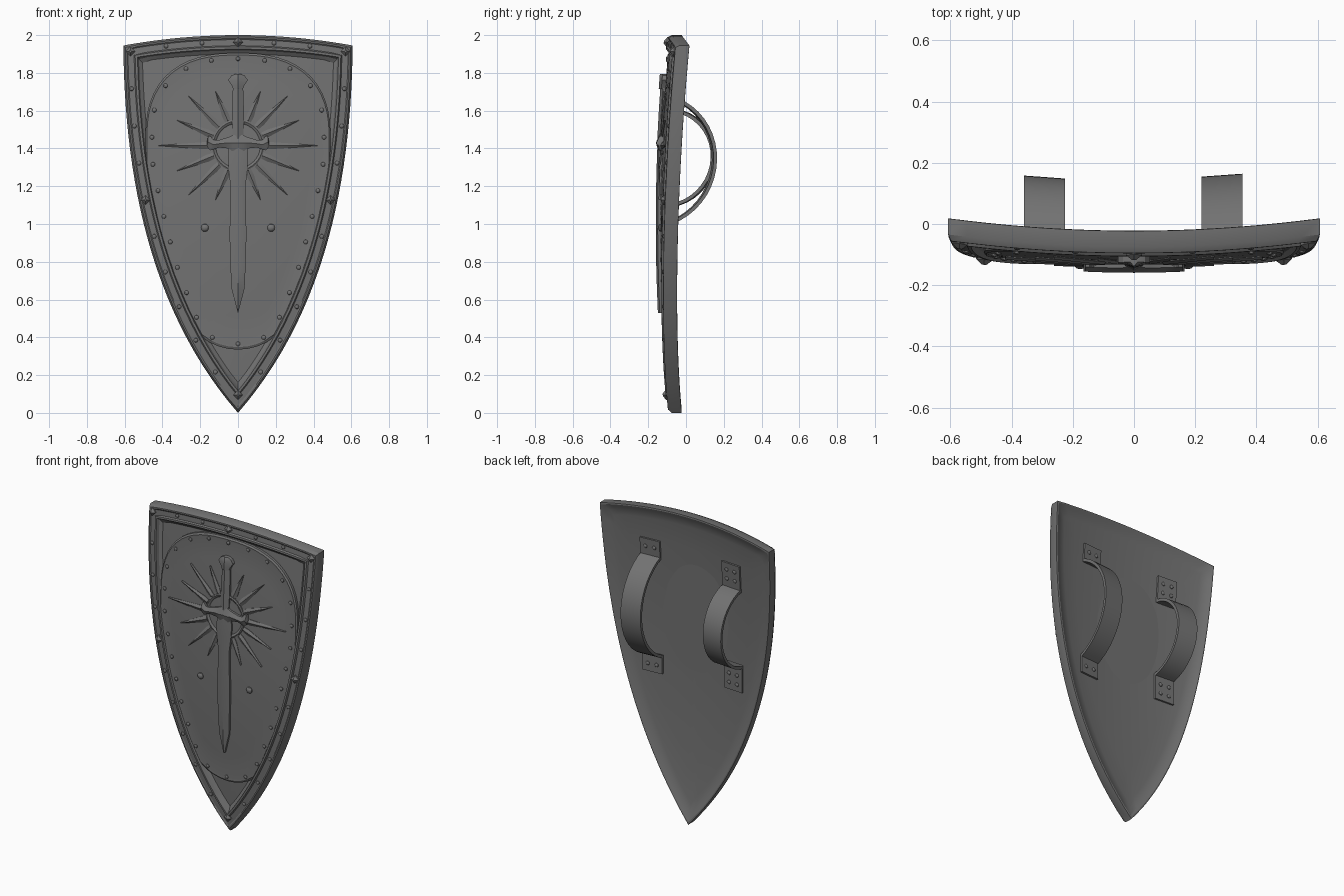
import bpy, bmesh, math
from mathutils import Vector, Matrix
from mathutils.geometry import interpolate_bezier

if "Cube" in bpy.data.objects:
    bpy.data.objects.remove(bpy.data.objects["Cube"])

STEEL = bpy.data.materials.new("dark_steel")
STEEL.diffuse_color = (0.17, 0.17, 0.17, 1)
STEEL.use_nodes = True
STEEL.node_tree.nodes["Principled BSDF"].inputs["Base Color"].default_value = STEEL.diffuse_color


def surf(x, z, off):
    """Point on the curved shield sheet, pushed 'off' towards the front."""
    return Vector((x, -0.08 + 0.125 * x * x + 0.05 * (z - 1) ** 2 - off, z))


def top(x):
    return 2 - 0.055 * (x / 0.607) ** 2


def finish(name, bm):
    bmesh.ops.remove_doubles(bm, verts=bm.verts, dist=1e-5)
    bmesh.ops.recalc_face_normals(bm, faces=bm.faces)
    me = bpy.data.meshes.new(name)
    bm.to_mesh(me)
    bm.free()
    me.materials.append(STEEL)
    ob = bpy.data.objects.new(name, me)
    bpy.context.collection.objects.link(ob)
    bpy.context.view_layer.objects.active = ob
    ob.select_set(True)
    bpy.ops.object.shade_smooth_by_angle(angle=math.radians(28))
    ob.select_set(False)
    return ob


def add_loft(bm, rings, cap=True):
    vs = [[bm.verts.new(p) for p in r] for r in rings]
    n = len(rings[0])
    for a, b in zip(vs, vs[1:]):
        for i in range(n):
            j = (i + 1) % n
            bm.faces.new((a[i], a[j], b[j], b[i]))
    if cap:
        bm.faces.new(vs[0])
        bm.faces.new(vs[-1])


def resample(pts, n):
    d = [0]
    for a, b in zip(pts, pts[1:]):
        d.append(d[-1] + math.dist(a, b))
    out, k = [], 0
    for i in range(n + 1):
        t = d[-1] * i / n
        while k < len(pts) - 2 and d[k + 1] < t:
            k += 1
        u = (t - d[k]) / max(d[k + 1] - d[k], 1e-9)
        out.append(tuple(p + (q - p) * u for p, q in zip(pts[k], pts[k + 1])))
    return out


EDGE = interpolate_bezier(Vector((0, 0)), Vector((0.40, 0.46)),
                          Vector((0.60, 1.10)), Vector((0.607, 1.945)), 240)


def half(d):
    """Right side and right half of the top edge, inset by d."""
    side = []
    for i, p in enumerate(EDGE):
        t = (EDGE[min(i + 1, 239)] - EDGE[max(i - 1, 0)]).normalized()
        x, z = p.x - t.y * d, p.y + t.x * d
        if x >= -1e-6 and z <= top(x) - d + 1e-5:
            side.append((x, z))
    side[0] = (0, side[0][1])
    cx = side[-1][0]
    return side, [(cx * (1 - i / 20), top(cx * (1 - i / 20)) - d) for i in range(21)]


def mirrored(h):
    return h + [(-x, z) for x, z in reversed(h[1:-1])]


def outline(d):
    s, t = half(d)
    return mirrored(resample(s, 26) + resample(t, 10)[1:])


def ring(pts, off, s=1.0, c=1.2):
    return [surf(x * s, c + (z - c) * s, off) for x, z in pts]


# shield body: back sheet with soft lip, rim profile and recessed field
STEPS = (0.03, 0.15, 0.3, 0.45, 0.6, 0.8)
bm = bmesh.new()
back = outline(0.08)
rings = [ring(back, 0.008, s) for s in STEPS + (1,)]
for d, off in ((0.05, 0.005), (0.025, -0.003), (0.008, -0.009), (0, -0.007), (0, 0.045),
               (0.01, 0.064), (0.018, 0.064), (0.024, 0.06), (0.056, 0.06), (0.062, 0.069),
               (0.074, 0.069), (0.082, 0.05), (0.1, 0.036)):
    rings.append(ring(outline(d), off))
field = outline(0.1)
rings += [ring(field, 0.036, s) for s in reversed(STEPS)]
add_loft(bm, rings)
finish("shield_body", bm)

# raised oval plate, clipped by the rim
inner = half(0.072)[0]


def plate_x(z):
    if z > 1.45:
        x = 0.49 * max(0, 1 - ((z - 1.45) / 0.455) ** 2.5) ** 0.4
    elif z < 0.6:
        x = 0.29 * math.sqrt(max(0, 1 - ((0.6 - z) / 0.265) ** 2))
    else:
        x = 0.49
    return min(x, min(inner, key=lambda p: abs(p[1] - z))[0]) if z < 1.8 else x


prof = [(plate_x(1.12 - 0.785 * math.cos(math.pi * i / 300)),
         1.12 - 0.785 * math.cos(math.pi * i / 300)) for i in range(301)]
prof[0], prof[-1] = (0, 0.335), (0, 1.905)
oval = mirrored(resample(prof, 40))
bm = bmesh.new()
add_loft(bm, [ring(oval, 0.03), ring(oval, 0.052), ring(oval, 0.058, 0.985)]
         + [ring(oval, 0.056, s) for s in (0.97,) + STEPS[::-1]])
finish("oval_plate", bm)


def add_ridge(bm, pairs, base, edge, crest):
    """Relief bar with a raised centre line between left/right point pairs."""
    rings = []
    for a, b in pairs:
        m = ((a[0] + b[0]) / 2, (a[1] + b[1]) / 2)
        rings.append([surf(*a, base), surf(*a, edge), surf(*m, crest),
                      surf(*b, edge), surf(*b, base)])
    add_loft(bm, rings)


# sun disc and rays
SZ = 1.415
circle = [(math.cos(i * math.pi / 20), math.sin(i * math.pi / 20)) for i in range(40)]
bm = bmesh.new()
add_loft(bm, [[surf(x * r, SZ + z * r, o) for x, z in circle] for r, o in
              ((0.138, 0.05), (0.138, 0.063), (0.131, 0.067), (0.122, 0.063), (0.118, 0.059), (0.01, 0.062))])
finish("sun_disc", bm)
bm = bmesh.new()
for k in range(16):
    a = k * math.pi / 8
    r1 = (0.42, 0.35, 0.37, 0.31, 0.31, 0.31, 0.37, 0.35)[k % 8]
    c, s = math.cos(a), math.sin(a)
    pairs = [((c * r - s * w, SZ + s * r + c * w), (c * r + s * w, SZ + s * r - c * w))
             for r, w in ((0.14, 0.016), (0.175, 0.019), (r1, 0.001))]
    add_ridge(bm, pairs, 0.05, 0.059, 0.067)
finish("sun_rays", bm)

# sword: blade, grip, pommel and cross guard
for name, rows, edge, crest in (
        ("sword_blade", ((0.045, 1.43), (0.054, 1.36), (0.05, 1.29), (0.04, 1.2), (0.04, 1.1),
                         (0.045, 0.95), (0.04, 0.78), (0.035, 0.66), (0.001, 0.53)), 0.07, 0.08),
        ("sword_grip", ((0.028, 1.45), (0.032, 1.58), (0.027, 1.73)), 0.068, 0.082),
        ("sword_pommel", ((0.025, 1.715), (0.034, 1.735), (0.052, 1.762), (0.036, 1.785),
                          (0.012, 1.795)), 0.076, 0.09)):
    bm = bmesh.new()
    add_ridge(bm, [((-w, z), (w, z)) for w, z in rows], 0.05, edge, crest)
    finish(name, bm)
bm = bmesh.new()
g = [(0, 1.475, 1.385), (0.03, 1.47, 1.385), (0.05, 1.46, 1.40), (0.10, 1.445, 1.405),
     (0.13, 1.445, 1.395), (0.145, 1.465, 1.39), (0.158, 1.465, 1.40), (0.165, 1.43, 1.415)]
g = [(-x, u, v) for x, u, v in reversed(g[1:])] + g
add_ridge(bm, [((x, u), (x, v)) for x, u, v in g], 0.05, 0.074, 0.088)
finish("sword_guard", bm)


def add_rivet(bm, x, z, off, r, flat=0.7):
    m = Matrix.Translation(surf(x, z, off)) @ Matrix.Diagonal((1, flat, 1, 1))
    bmesh.ops.create_uvsphere(bm, u_segments=10, v_segments=6, radius=r, matrix=m)


# rivets on the rim and plate
s, t = half(0.037)
rim = mirrored(resample(s, 10) + resample(t, 3)[1:])
BOSS = (0, 6, 10, 13, 16, 20)
rim[0] = (0, 0.095)
bm = bmesh.new()
for i, (x, z) in enumerate(rim):
    if i not in BOSS:
        add_rivet(bm, x, z, 0.06, 0.012)
finish("rim_rivets", bm)
bm = bmesh.new()
for x, z in mirrored(resample(prof, 14)):
    dx, dz = -x, 1.12 - z
    n = math.hypot(dx, dz)
    add_rivet(bm, x + dx / n * 0.042, z + dz / n * 0.03, 0.057, 0.012)
for x in (-0.175, 0.175):
    add_rivet(bm, x, 0.98, 0.057, 0.021)
finish("plate_rivets", bm)

# diamond studs on the rim
bm = bmesh.new()
for i in BOSS:
    x, z = rim[i]
    add_loft(bm, [[surf(x + a * r, z + b * r, o) for a, b in ((1, 0), (0, 1), (-1, 0), (0, -1))]
                  for r, o in ((0.026, 0.055), (0.026, 0.068), (0.007, 0.084))])
finish("rim_studs", bm)

# arm straps with riveted mounts on the back
for name, x0, x1, z0, z1, h, rows in (("arm_strap", 0.22, 0.355, 1.0, 1.67, 0.231, 1),
                                      ("hand_strap", -0.36, -0.225, 1.09, 1.61, 0.224, 2)):
    c, zc = (z1 - z0) / 2, (z0 + z1) / 2
    R = (c * c + h * h) / (2 * h)
    A = math.atan2(c, R - h)
    bm = bmesh.new()
    rings = []
    for i in range(19):
        a = -A + 2 * A * i / 18
        rings.append([surf(x, zc + r * math.sin(a), -(r * math.cos(a) - R + h) + 0.008)
                      for x, r in ((x0, R), (x1, R), (x1, R - 0.018), (x0, R - 0.018))])
    add_loft(bm, rings)
    finish(name, bm)
    bm = bmesh.new()
    mid = (x0 + x1) / 2
    size = 0.1 if rows == 1 else 0.155
    for zi, d in ((z0, -1), (z1, 1)):
        add_loft(bm, [[surf(x, z, o) for x, o in ((x0, 0.02), (x0, -0.004), (x1, -0.004), (x1, 0.02))]
                      for z in (zi - d * 0.02, zi + d * size)])
        for k in range(rows):
            for sx in (-0.03, 0.03):
                add_rivet(bm, mid + sx, zi + d * (0.05 + 0.06 * k), -0.004, 0.013)
    finish(name + "_mounts", bm)
